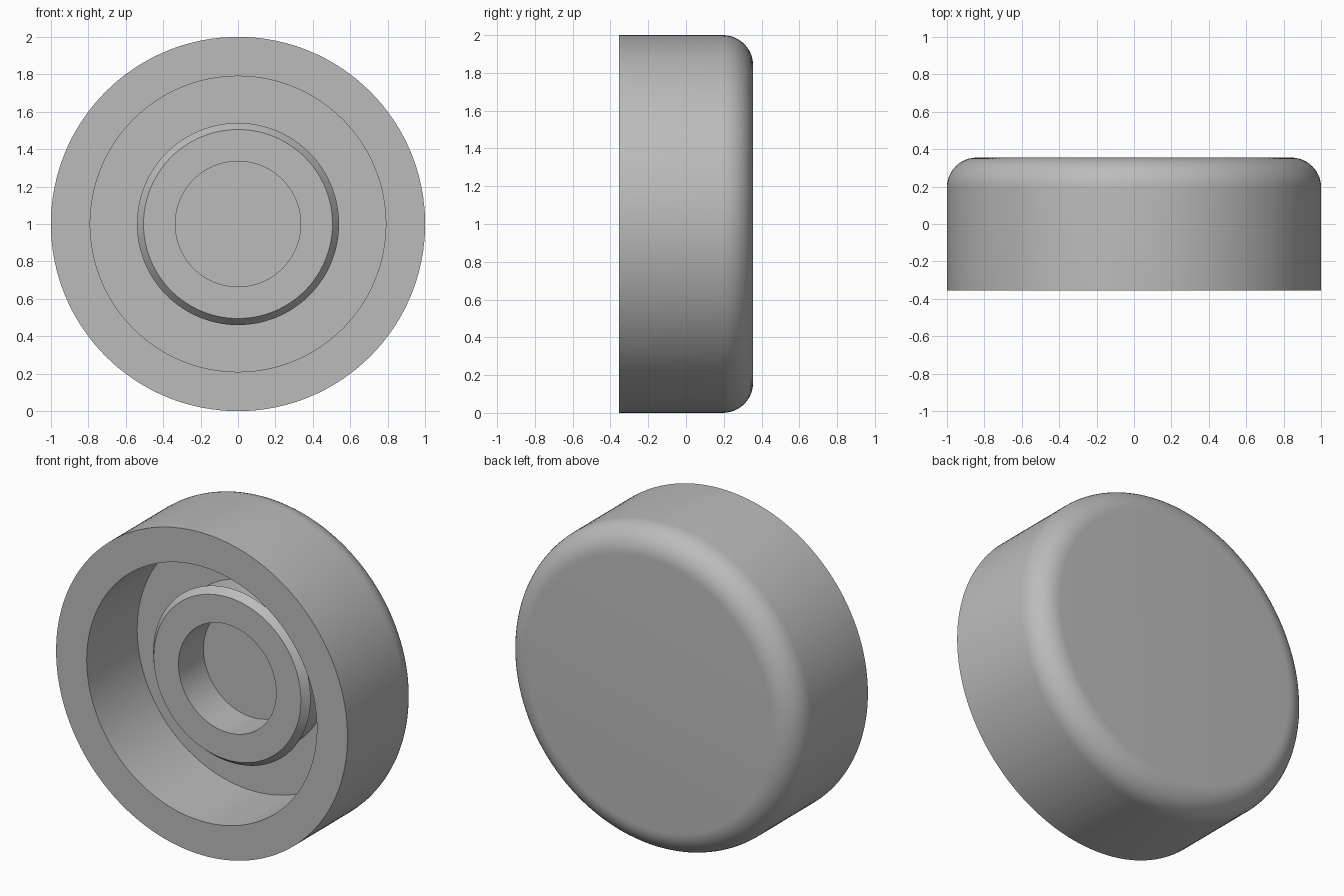
import bpy, bmesh
from math import sin, cos, pi, radians
from mathutils import Matrix

cube = bpy.data.objects.get("Cube")
if cube:
    bpy.data.objects.remove(cube, do_unlink=True)

SEGMENTS = 128
FRONT, BACK, FLOOR = -0.355, 0.355, 0.14
ROUND = 0.16

grey = bpy.data.materials.new("plain grey")
grey.use_nodes = True
colour = (0.5, 0.5, 0.5, 1)
grey.diffuse_color = colour
grey.node_tree.nodes["Principled BSDF"].inputs["Base Color"].default_value = colour


def lathe(name, profile, closed=False):
    """Turn a list of (radius, y) points about the y axis, centred at z = 1."""
    bm = bmesh.new()
    verts = [bm.verts.new((r, y, 0)) for r, y in profile]
    edges = [bm.edges.new(pair) for pair in zip(verts, verts[1:])]
    if closed:
        edges.append(bm.edges.new((verts[-1], verts[0])))
    bmesh.ops.spin(bm, geom=verts + edges, cent=(0, 0, 0), axis=(0, 1, 0),
                   angle=2 * pi, steps=SEGMENTS, use_duplicate=False)
    bmesh.ops.remove_doubles(bm, verts=bm.verts, dist=1e-4)
    bmesh.ops.recalc_face_normals(bm, faces=bm.faces)
    bmesh.ops.transform(bm, matrix=Matrix.Translation((0, 0, 1)), verts=bm.verts)
    mesh = bpy.data.meshes.new(name)
    bm.to_mesh(mesh)
    bm.free()
    mesh.materials.append(grey)
    obj = bpy.data.objects.new(name, mesh)
    bpy.context.collection.objects.link(obj)
    bpy.ops.object.select_all(action='DESELECT')
    obj.select_set(True)
    bpy.context.view_layer.objects.active = obj
    bpy.ops.object.shade_smooth_by_angle(angle=radians(30))
    return obj


# Cup-shaped shell with a rounded back edge
rounded_edge = [(1 - ROUND + ROUND * cos(a), BACK - ROUND + ROUND * sin(a))
                for a in (i * pi / 24 for i in range(13))]
lathe("cap_shell", [(0, FLOOR), (0.79, FLOOR), (0.79, FRONT), (1, FRONT)]
      + rounded_edge + [(0, BACK)])

# Hollow central boss with a raised snap bead, rooted in the cup floor
lathe("snap_boss", [(0.335, FLOOR + 0.02), (0.335, -0.105), (0.505, -0.105),
                    (0.54, -0.06), (0.505, -0.015), (0.505, FLOOR + 0.02)],
      closed=True)
